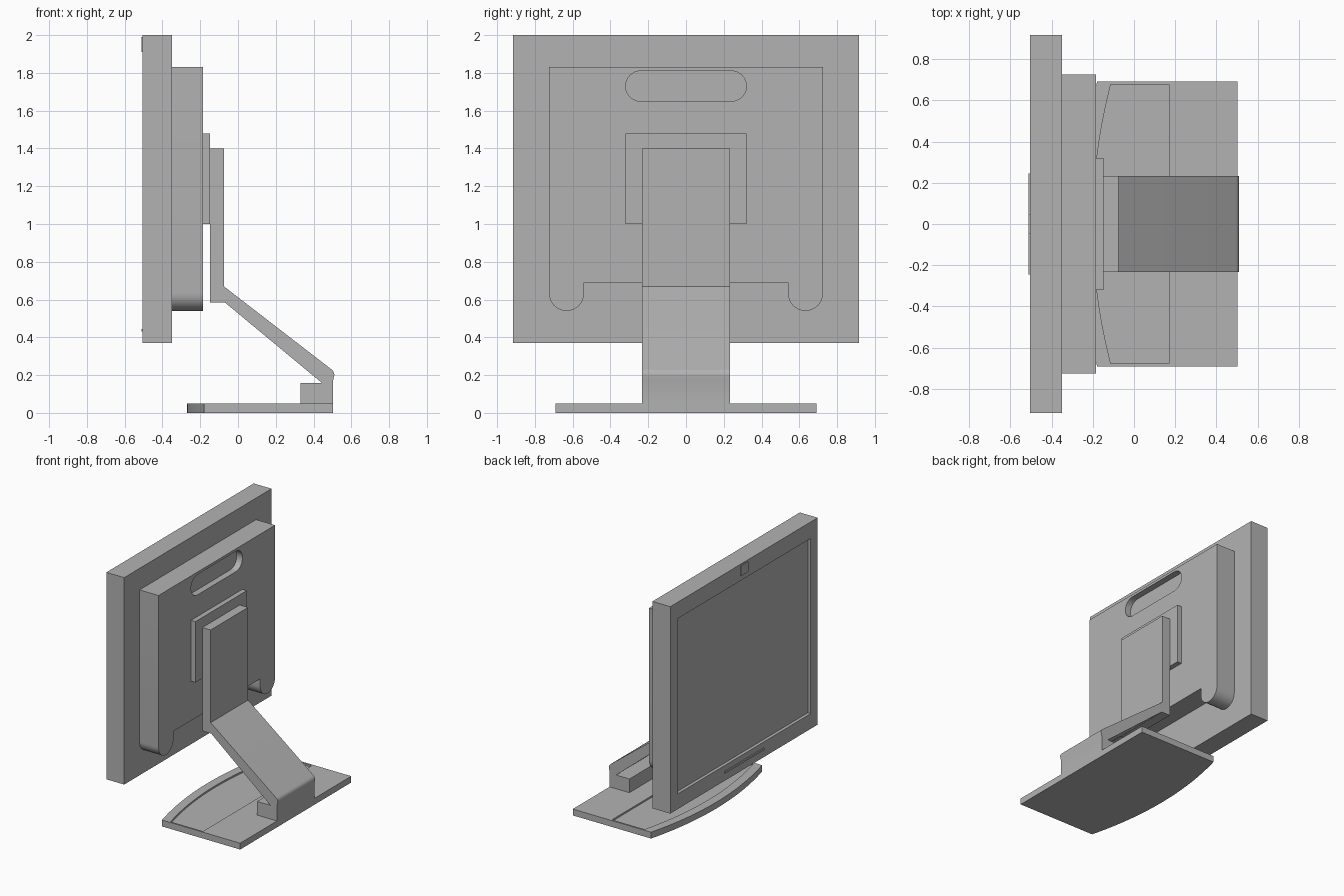
import bpy, bmesh, math

if "Cube" in bpy.data.objects:
    bpy.data.objects.remove(bpy.data.objects["Cube"])

grey = bpy.data.materials.new("plain grey")
grey.diffuse_color = (0.45, 0.45, 0.45, 1)
grey.use_nodes = True
grey.node_tree.nodes["Principled BSDF"].inputs["Base Color"].default_value = grey.diffuse_color


def prism(name, outline, axis, lo, hi):
    """Extrude a 2D outline along an axis: x uses (y, z), y uses (x, z), z uses (x, y)."""
    place = {"x": lambda p: (lo, p[0], p[1]),
             "y": lambda p: (p[0], lo, p[1]),
             "z": lambda p: (p[0], p[1], lo)}[axis]
    bm = bmesh.new()
    face = bm.faces.new([bm.verts.new(place(p)) for p in outline])
    ext = bmesh.ops.extrude_face_region(bm, geom=[face])["geom"]
    moved = [v for v in ext if isinstance(v, bmesh.types.BMVert)]
    step = [hi - lo if a == axis else 0 for a in "xyz"]
    bmesh.ops.translate(bm, verts=moved, vec=step)
    bmesh.ops.recalc_face_normals(bm, faces=bm.faces)
    mesh = bpy.data.meshes.new(name)
    bm.to_mesh(mesh)
    bm.free()
    mesh.materials.append(grey)
    ob = bpy.data.objects.new(name, mesh)
    bpy.context.collection.objects.link(ob)
    return ob


def select(ob):
    bpy.ops.object.select_all(action="DESELECT")
    bpy.context.view_layer.objects.active = ob
    ob.select_set(True)


def carve(ob, cutter):
    mod = ob.modifiers.new("recess", "BOOLEAN")
    mod.operation, mod.solver, mod.object = "DIFFERENCE", "EXACT", cutter
    select(ob)
    bpy.ops.object.modifier_apply(modifier=mod.name)
    bpy.data.objects.remove(cutter)


def rect(a0, a1, b0, b1):
    return [(a0, b0), (a1, b0), (a1, b1), (a0, b1)]


def arc(ca, cb, r, start, end, n=16):
    return [(ca + r * math.cos(math.radians(start + (end - start) * i / n)),
             cb + r * math.sin(math.radians(start + (end - start) * i / n)))
            for i in range(n + 1)]


# Display housing with the recessed screen on the -x face
housing = prism("display_housing", rect(-0.917, 0.917, 0.37, 2.0), "x", -0.505, -0.35)
carve(housing, prism("screen_cutter", rect(-0.83, 0.83, 0.49, 1.87), "x", -0.6, -0.48))
prism("blank_badge", rect(-0.045, 0.045, 1.91, 1.99), "x", -0.512, -0.504)
prism("button_strip", rect(-0.245, 0.245, 0.43, 0.445), "x", -0.512, -0.504)

# Rear shell with two round-ended legs and a hand grip recess
r = 0.0925
shell_outline = ([(-0.725, 1.83)] + arc(-0.725 + r, 0.54 + r, r, 180, 360)
                 + [(-0.725 + 2 * r, 0.69), (0.725 - 2 * r, 0.69)]
                 + arc(0.725 - r, 0.54 + r, r, 180, 360) + [(0.725, 1.83)])
shell = prism("rear_shell", shell_outline, "x", -0.35, -0.185)
grip = arc(-0.24, 1.73, 0.08, 90, 270) + arc(0.24, 1.73, 0.08, -90, 90)
carve(shell, prism("grip_cutter", grip, "x", -0.235, -0.1))

# Mounting plate between shell and stand
prism("mount_plate", rect(-0.32, 0.32, 1.0, 1.48), "x", -0.185, -0.147)

# Stand: upright, sloping arm and foot in one bent profile
stand_profile = ([(-0.147, 1.40), (-0.147, 0.585), (-0.07, 0.585), (0.445, 0.158),
                  (0.33, 0.158), (0.33, 0.05), (0.503, 0.05), (0.503, 0.17)]
                 + arc(0.472, 0.2, 0.038, 0, 53, 6) + [(-0.075, 0.67), (-0.075, 1.40)])
prism("stand", stand_profile, "y", -0.233, 0.233)


# Base with a bowed front edge and a shallow tray
def bowed(front, half, back, n=32):
    ys = [half - 2 * half * i / n for i in range(n + 1)]
    return [(front + 0.19 * y * y, y) for y in ys] + [(back, -half), (back, half)]


base = prism("base", bowed(-0.27, 0.691, 0.503), "z", 0.0, 0.05)
carve(base, prism("tray_cutter", bowed(-0.2, 0.677, 0.17), "z", 0.037, 0.1))

# Smooth curved parts, keep hard edges
for ob in list(bpy.context.scene.objects):
    select(ob)
    bpy.ops.object.shade_smooth_by_angle(angle=math.radians(30))
